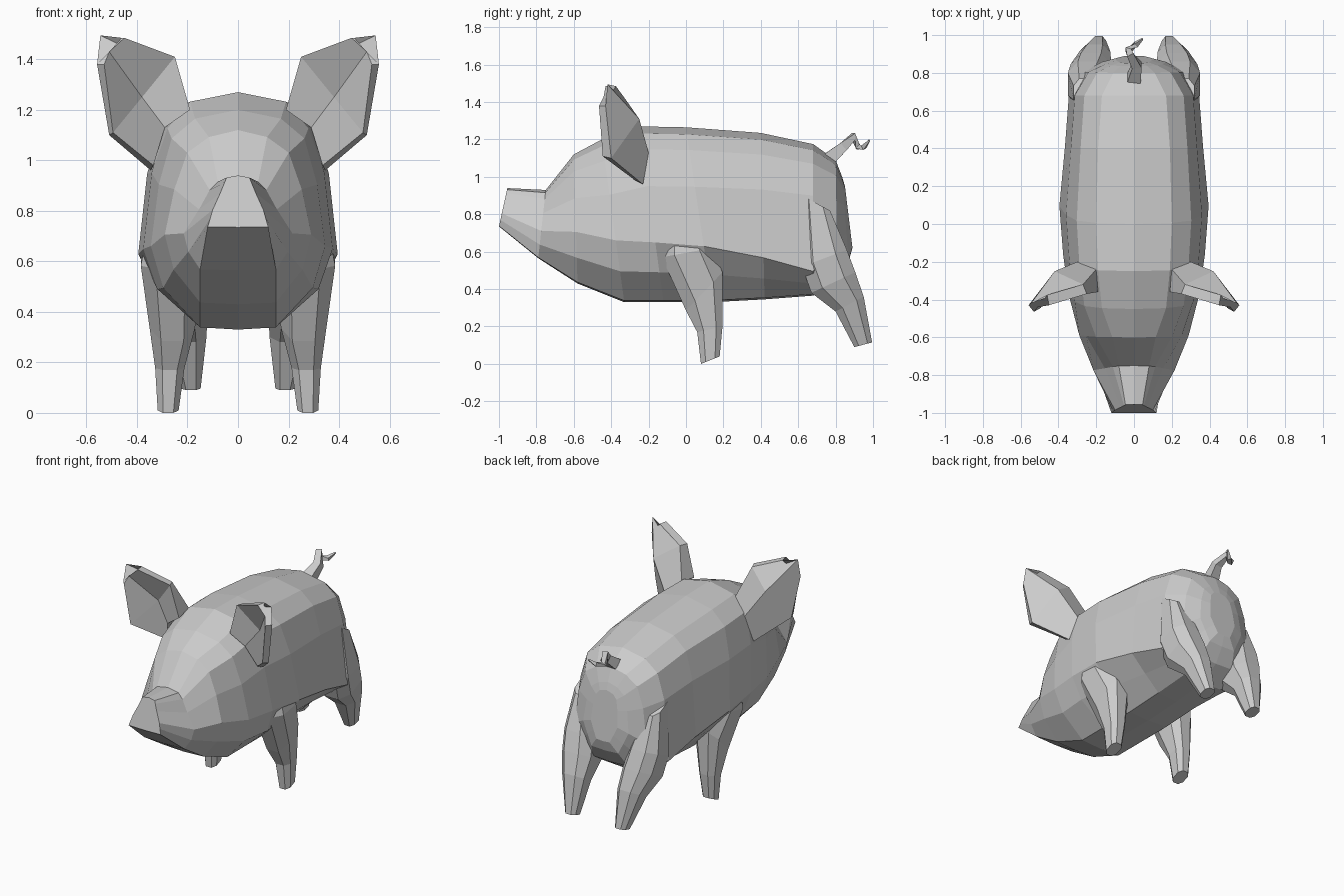
import bpy, bmesh, math
from mathutils import Vector

if "Cube" in bpy.data.objects:
    bpy.data.objects.remove(bpy.data.objects["Cube"])


def loft(name, rings, mirror=False):
    """Skin a list of equal-length closed rings and cap both ends."""
    bm = bmesh.new()
    rows = [[bm.verts.new(p) for p in ring] for ring in rings]
    n = len(rows[0])
    for a, b in zip(rows, rows[1:]):
        for i in range(n):
            j = (i + 1) % n
            bm.faces.new((a[i], a[j], b[j], b[i]))
    bm.faces.new(rows[0])
    bm.faces.new(rows[-1])
    bmesh.ops.recalc_face_normals(bm, faces=bm.faces)
    me = bpy.data.meshes.new(name)
    bm.to_mesh(me)
    bm.free()
    ob = bpy.data.objects.new(name, me)
    bpy.context.collection.objects.link(ob)
    if mirror:
        ob.modifiers.new("mirror", 'MIRROR').use_mirror_merge = False
    return ob


def body_ring(yt, zt, yb, zb, top, wide, bottom, rnd=1, tw=.66, full=.5):
    """Leaning cross-section: rnd rounds the back, tw is the depth of the
    widest point, full swells the flank below it."""
    w = wide - top
    half = [(top, .04),
            (top + w * (.14 + .39 * rnd), .13),
            (top + w * (.46 + .36 * rnd), .34),
            (wide, tw),
            (bottom + (wide - bottom) * full, (tw + 1) / 2),
            (bottom, .99)]
    pts = [(0, 0)] + half + [(0, 1)] + [(-x, t) for x, t in reversed(half)]
    return [(x, yt + (yb - yt) * t, zt + (zb - zt) * t) for x, t in pts]


def leg_ring(y0, z0, y1, z1, x0, x1):
    """Chamfered rectangle between a front edge and a back edge."""
    c = .25
    pts = [(c, 0), (1 - c, 0), (1, c), (1, 1 - c),
           (1 - c, 1), (c, 1), (0, 1 - c), (0, c)]
    return [(x0 + (x1 - x0) * u, y0 + (y1 - y0) * v, z0 + (z1 - z0) * v)
            for u, v in pts]


# Head and body, snout to rump
loft("body", [body_ring(*r) for r in (
    (-.955, .94, -1.0, .735, .045, .10, .12, 0),
    (-.75, .93, -.79, .565, .08, .215, .15, .25, .6, .72),
    (-.60, 1.12, -.58, .43, .115, .29, .15, .9, .6, .75),
    (-.45, 1.20, -.33, .33, .17, .345, .15, 1, .62, .75),
    (-.25, 1.27, -.12, .33, .19, .375, .15, 1, .66, .75),
    (.0, 1.265, .14, .33, .20, .395, .15, 1, .68, .55),
    (.40, 1.235, .42, .345, .19, .365, .15, 1, .75),
    (.68, 1.175, .68, .365, .17, .345, .15, 1, .84),
    (.80, 1.09, .81, .45, .11, .27, .13, 1, .7),
    (.835, 1.0, .87, .55, .07, .17, .10),
    (.85, .95, .89, .62, .05, .10, .05))])

# Legs, hip to foot
loft("front_leg", [leg_ring(*r) for r in (
    (-.12, .70, .11, .74, .18, .36),
    (-.13, .57, .14, .62, .15, .385),
    (.0, .285, .195, .49, .17, .35),
    (.06, .17, .195, .20, .212, .328),
    (.08, .0, .18, .04, .235, .318))], mirror=True)
loft("hind_leg", [leg_ring(*r) for r in (
    (.62, .90, .77, .82, .20, .32),
    (.62, .52, .86, .61, .14, .35),
    (.67, .38, .905, .49, .12, .335),
    (.80, .28, .95, .36, .125, .29),
    (.90, .09, .995, .115, .148, .225))], mirror=True)

# Cupped ears: inner front, inner back, back, outer back, outer front, hollow
loft("ear", [
    [(.19, -.36, 1.20), (.20, -.24, 1.22), (.30, -.20, 1.13),
     (.345, -.23, .96), (.335, -.27, .98), (.29, -.34, 1.13)],
    [(.25, -.37, 1.41), (.27, -.32, 1.41), (.42, -.25, 1.31),
     (.51, -.40, 1.10), (.495, -.445, 1.11), (.38, -.31, 1.25)],
    [(.45, -.43, 1.485), (.46, -.375, 1.485), (.545, -.42, 1.495),
     (.558, -.43, 1.38), (.53, -.465, 1.38), (.51, -.44, 1.43)]], mirror=True)

# Curly tail: square tube along a short bent path
path = [Vector(p) for p in ((0, .77, 1.10), (.015, .84, 1.16), (-.02, .895, 1.215),
                            (-.03, .92, 1.16), (.01, .95, 1.16), (.045, .98, 1.195))]
radii = (.05, .036, .026, .022, .018, .006)
tail = []
for i, (p, r) in enumerate(zip(path, radii)):
    d = (path[min(i + 1, 5)] - path[max(i - 1, 0)]).normalized()
    side = (Vector((1, 0, 0)) - d * d.x).normalized()
    up = d.cross(side)
    tail.append([p + r * (side * math.cos(a) + up * math.sin(a))
                 for a in (math.pi / 4 + k * math.pi / 2 for k in range(4))])
loft("tail", tail)
